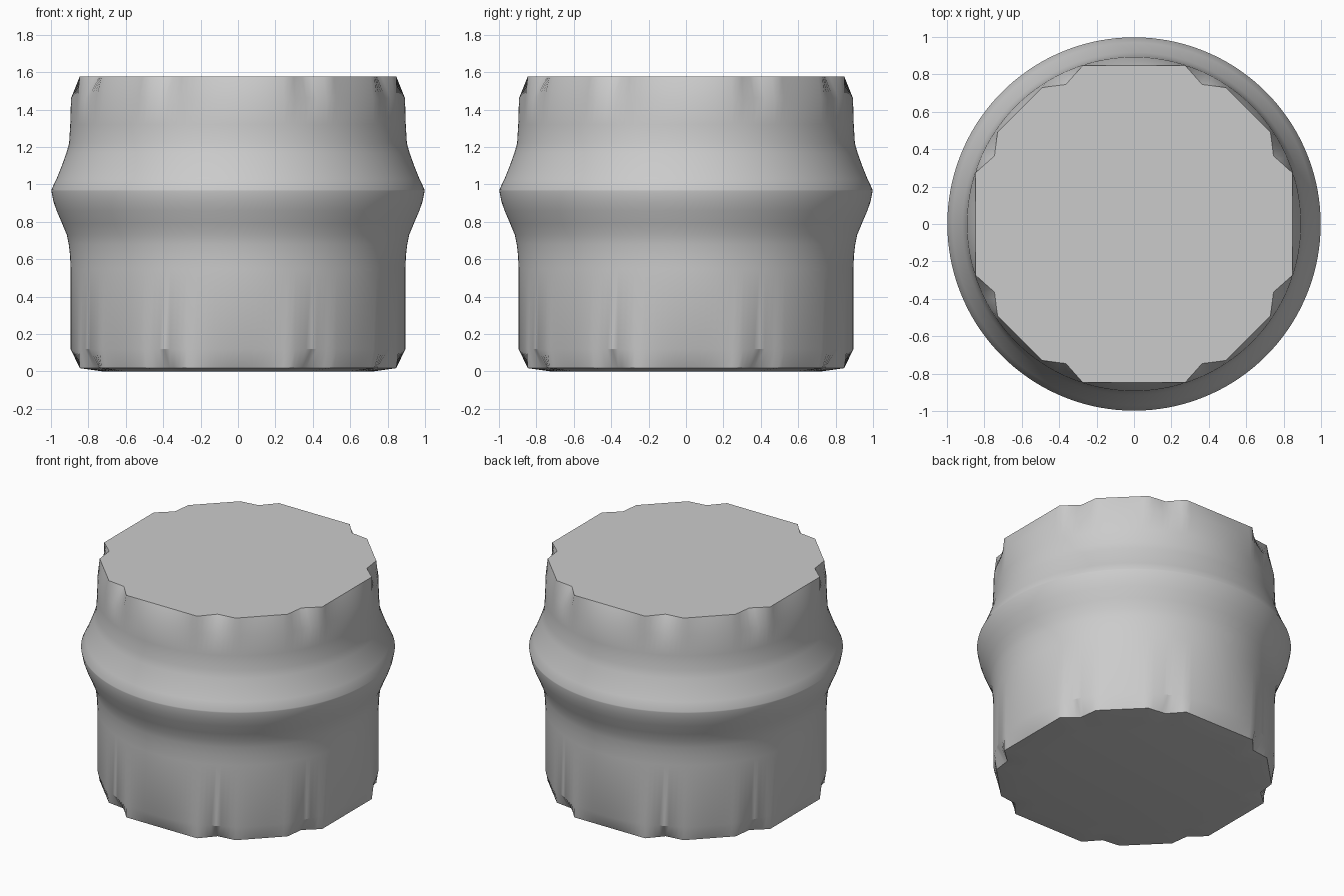
import bpy
import bmesh
from math import radians, sin, cos

if "Cube" in bpy.data.objects:
    bpy.data.objects.remove(bpy.data.objects["Cube"], do_unlink=True)

SEGMENTS = 180
STEP = 360 / SEGMENTS


def make_material(name, value):
    mat = bpy.data.materials.new(name)
    mat.use_nodes = True
    colour = (value, value, value, 1)
    mat.diffuse_color = colour
    mat.node_tree.nodes["Principled BSDF"].inputs["Base Color"].default_value = colour
    return mat


# Chipped rim: an octagon of straight edges with a nick at each corner
def rim_points():
    quadrant = [(18, .89), (26, .83), (34, .88), (56, .88), (64, .83), (72, .89)]
    corners = [(a + 90 * q, r) for q in range(-1, 5) for a, r in quadrant]
    points = []
    for i in range(SEGMENTS):
        angle = i * STEP
        for (a0, r0), (a1, r1) in zip(corners, corners[1:]):
            if a0 <= angle < a1:
                p = (r0 * cos(radians(a0)), r0 * sin(radians(a0)))
                q = (r1 * cos(radians(a1)), r1 * sin(radians(a1)))
                d = (q[0] - p[0], q[1] - p[1])
                c, s = cos(radians(angle)), sin(radians(angle))
                t = (p[0] * d[1] - p[1] * d[0]) / (c * d[1] - s * d[0])
                points.append((t * c, t * s))
                break
    return points


def circle_points(radius):
    return [(radius * cos(radians(i * STEP)), radius * sin(radians(i * STEP)))
            for i in range(SEGMENTS)]


# Wall profile as (radius, height), with a sharp ridge round the middle
wall = [(.895, .12), (.895, .55), (.898, .62), (.905, .68), (.915, .73),
        (.94, .79), (.97, .86), (.987, .91), (.998, .965), (.998, .972),
        (.97, 1.03), (.942, 1.1), (.917, 1.17), (.903, 1.22), (.897, 1.32),
        (.893, 1.46)]
rim = rim_points()
rings = [(circle_points(.72), 0), (rim, .018)]
rings += [(circle_points(r), z) for r, z in wall]
rings += [(rim, 1.577)]

bm = bmesh.new()
loops = [[bm.verts.new((x, y, z)) for x, y in pts] for pts, z in rings]
for low, high in zip(loops, loops[1:]):
    for i in range(SEGMENTS):
        j = (i + 1) % SEGMENTS
        bm.faces.new((low[i], low[j], high[j], high[i]))
bm.faces.new(list(reversed(loops[0])))
bm.faces.new(loops[-1])
bm.normal_update()

mesh = bpy.data.meshes.new("ridged_drum")
bm.to_mesh(mesh)
bm.free()
mesh.materials.append(make_material("grey", .6))
drum = bpy.data.objects.new("ridged_drum", mesh)
bpy.context.collection.objects.link(drum)

bpy.ops.object.select_all(action="DESELECT")
drum.select_set(True)
bpy.context.view_layer.objects.active = drum
bpy.ops.object.shade_smooth_by_angle(angle=radians(30))
